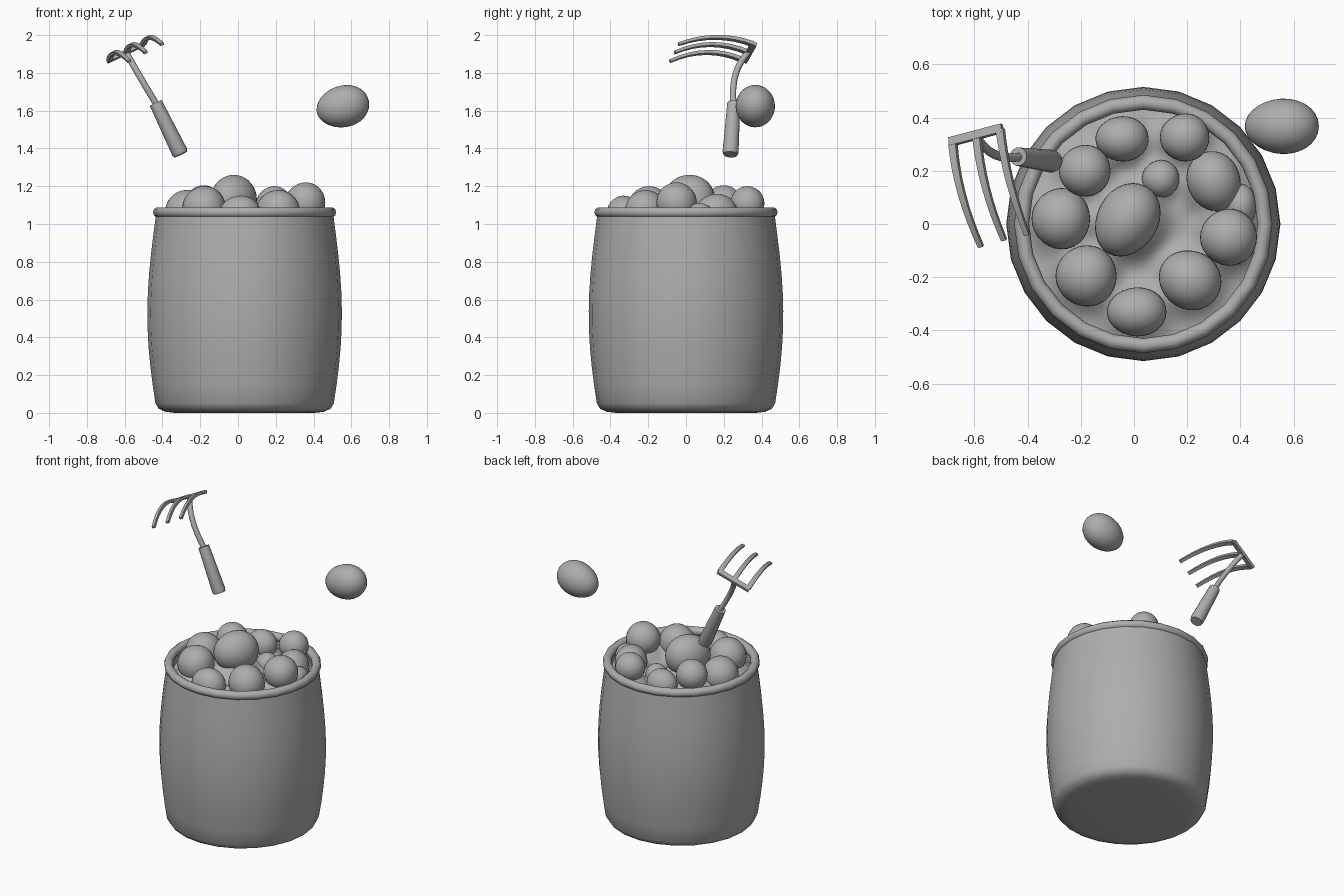
import bpy, bmesh, math
from mathutils import Vector, Euler

cube = bpy.data.objects.get("Cube")
if cube:
    bpy.data.objects.remove(cube, do_unlink=True)

grey = bpy.data.materials.new("plain_grey")
grey.use_nodes = True
grey.diffuse_color = (0.42, 0.42, 0.42, 1)
grey.node_tree.nodes["Principled BSDF"].inputs["Base Color"].default_value = (0.42, 0.42, 0.42, 1)

CENTRE = Vector((0.035, 0, 0))  # axis of the barrel


def finish(name, bm, angle=40):
    bmesh.ops.recalc_face_normals(bm, faces=bm.faces)
    mesh = bpy.data.meshes.new(name)
    bm.to_mesh(mesh)
    bm.free()
    mesh.materials.append(grey)
    obj = bpy.data.objects.new(name, mesh)
    bpy.context.collection.objects.link(obj)
    bpy.ops.object.select_all(action='DESELECT')
    obj.select_set(True)
    bpy.context.view_layer.objects.active = obj
    bpy.ops.object.shade_smooth_by_angle(angle=math.radians(angle))
    return obj


def bridge(bm, a, b):
    n = len(a)
    for i in range(n):
        bm.faces.new((a[i], a[(i + 1) % n], b[(i + 1) % n], b[i]))


def lathe(name, profile, sides, closed=False):
    """Turn (radius, height) points around the barrel axis."""
    bm = bmesh.new()
    rings = [[bm.verts.new(CENTRE + Vector((r * math.cos(t), r * math.sin(t), z)))
              for t in (math.tau * i / sides for i in range(sides))] for r, z in profile]
    for a, b in zip(rings, rings[1:] + (rings[:1] if closed else [])):
        bridge(bm, a, b)
    if not closed:
        bm.faces.new(rings[0])
    return finish(name, bm)


def sweep(name, points, widths, sides, across, flat=1.0):
    """Tapered bar along a path; 'across' fixes the direction of its width."""
    bm = bmesh.new()
    pts = [Vector(p) for p in points]
    rings = []
    for i, p in enumerate(pts):
        d = (pts[min(i + 1, len(pts) - 1)] - pts[max(i - 1, 0)]).normalized()
        side = (across - d * across.dot(d)).normalized()
        up = d.cross(side)
        turns = [math.tau * (k + 0.5) / sides for k in range(sides)]
        rings.append([bm.verts.new(p + widths[i] * (side * math.cos(t) + up * math.sin(t) * flat))
                      for t in turns])
    for a, b in zip(rings, rings[1:]):
        bridge(bm, a, b)
    bm.faces.new(rings[0])
    bm.faces.new(rings[-1])
    return finish(name, bm)


def curve_points(a, b, c, steps=8):
    """Quadratic arc that passes through a, b and c."""
    a, b, c = Vector(a), Vector(b), Vector(c)
    m = b * 2 - (a + c) / 2
    return [a * (1 - t) ** 2 + m * 2 * t * (1 - t) + c * t * t
            for t in (i / steps for i in range(steps + 1))]


def potato(name, centre, radii, turn=(0, 0, 0), egg=0.08):
    bm = bmesh.new()
    bmesh.ops.create_uvsphere(bm, u_segments=28, v_segments=18, radius=1)
    rot = Euler([math.radians(a) for a in turn]).to_matrix()
    for v in bm.verts:
        s = 1 + egg * v.co.x
        p = Vector((v.co.x * radii[0], v.co.y * radii[1] * s, v.co.z * radii[2] * s))
        v.co = rot @ p + Vector(centre)
    return finish(name, bm, 80)


# Barrel: bulging wall, rounded foot, inner wall down to the contents
bulge = [(0.472 + 0.043 * math.sin(math.pi * (i / 10) ** 0.95), 0.05 + 0.098 * i)
         for i in range(11)]
lathe("barrel", [(0.37, 0), (0.42, 0.006), (0.455, 0.022)] + bulge
      + [(0.468, 1.06), (0.445, 1.06), (0.44, 0.94)], 24)

# Rolled rim
lathe("rim", [(0.457 + 0.028 * math.cos(t), 1.062 + 0.028 * math.sin(t))
              for t in (math.tau * i / 10 for i in range(10))], 24, closed=True)

# Potatoes in the heap: x, y, top height, half length, half width, heading
heap = [
    (-0.025, 0.015, 1.26, 0.145, 0.115, 60),
    (-0.045, 0.320, 1.15, 0.10, 0.085, 0),
    (0.190, 0.325, 1.20, 0.093, 0.09, 0),
    (0.300, 0.160, 1.16, 0.115, 0.10, 110),
    (0.355, -0.050, 1.22, 0.107, 0.107, 0),
    (0.210, -0.210, 1.18, 0.12, 0.11, -30),
    (0.010, -0.330, 1.15, 0.112, 0.092, 0),
    (-0.180, -0.195, 1.20, 0.115, 0.115, 0),
    (-0.275, 0.020, 1.18, 0.11, 0.115, 0),
    (-0.185, 0.200, 1.205, 0.097, 0.097, 0),
    (0.100, 0.170, 1.09, 0.07, 0.07, 0),
    (0.400, 0.070, 1.11, 0.06, 0.08, 0),
]
for i, (x, y, top, a, b, heading) in enumerate(heap):
    h = (a + b) / 2
    potato(f"potato_{i + 1}", (x, y, top - h), (a, b, h), (0, 0, heading), 0.04)

# Lumpy bed that blends the heap together inside the barrel
bm = bmesh.new()
bmesh.ops.create_circle(bm, cap_ends=False, segments=48, radius=0.0001)
bm.clear()


def bed_height(x, y):
    z = 0.99
    for px, py, top, a, b, _ in heap:
        d = math.hypot(x - px, y - py) / ((a + b) / 2)
        z += (top - 1.0) * 0.38 * math.exp(-(d / 1.05) ** 4)
    return z


rings = []
for k in range(1, 21):
    ring = []
    for i in range(64):
        t = math.tau * i / 64
        x = CENTRE.x + 0.442 * k / 20 * math.cos(t)
        y = 0.442 * k / 20 * math.sin(t)
        ring.append(bm.verts.new((x, y, bed_height(x, y))))
    rings.append(ring)
for a, b in zip(rings, rings[1:]):
    bridge(bm, a, b)
bm.faces.new(rings[0])
finish("potato_bed", bm, 80)

# Loose potato in the air
potato("flying_potato", (0.555, 0.367, 1.622), (0.141, 0.104, 0.110), (0, -14, 0), 0.06)

# Hand fork: grip, bent shaft, crossbar and three curved prongs
right_end, left_end = Vector((-0.495, 0.36, 1.955)), Vector((-0.692, 0.308, 1.862))
bar = (right_end - left_end).normalized()
sweep("fork_grip", [(-0.303, 0.235, 1.368), (-0.31, 0.236, 1.383), (-0.435, 0.253, 1.64)],
      [0.038, 0.043, 0.035], 14, Vector((0, 1, 0)))
sweep("fork_shaft", curve_points((-0.43, 0.252, 1.63), (-0.525, 0.262, 1.79), (-0.592, 0.33, 1.908)),
      [0.017] * 9, 10, Vector((0, 1, 0)))
sweep("fork_crossbar", [left_end, right_end], [0.023, 0.023], 4, Vector((0, 1, -0.3)), 0.6)

prongs = {
    "left": ((-0.68, 0.30, 1.868), (-0.646, 0.11, 1.908), (-0.575, -0.085, 1.862)),
    "middle": ((-0.59, 0.33, 1.908), (-0.556, 0.135, 1.95), (-0.488, -0.06, 1.908)),
    "right": ((-0.502, 0.355, 1.952), (-0.466, 0.16, 1.988), (-0.402, -0.04, 1.952)),
}
for side, path in prongs.items():
    sweep(f"fork_prong_{side}", curve_points(*path),
          [0.021 - 0.0008 * i for i in range(9)], 4, bar, 0.7)
